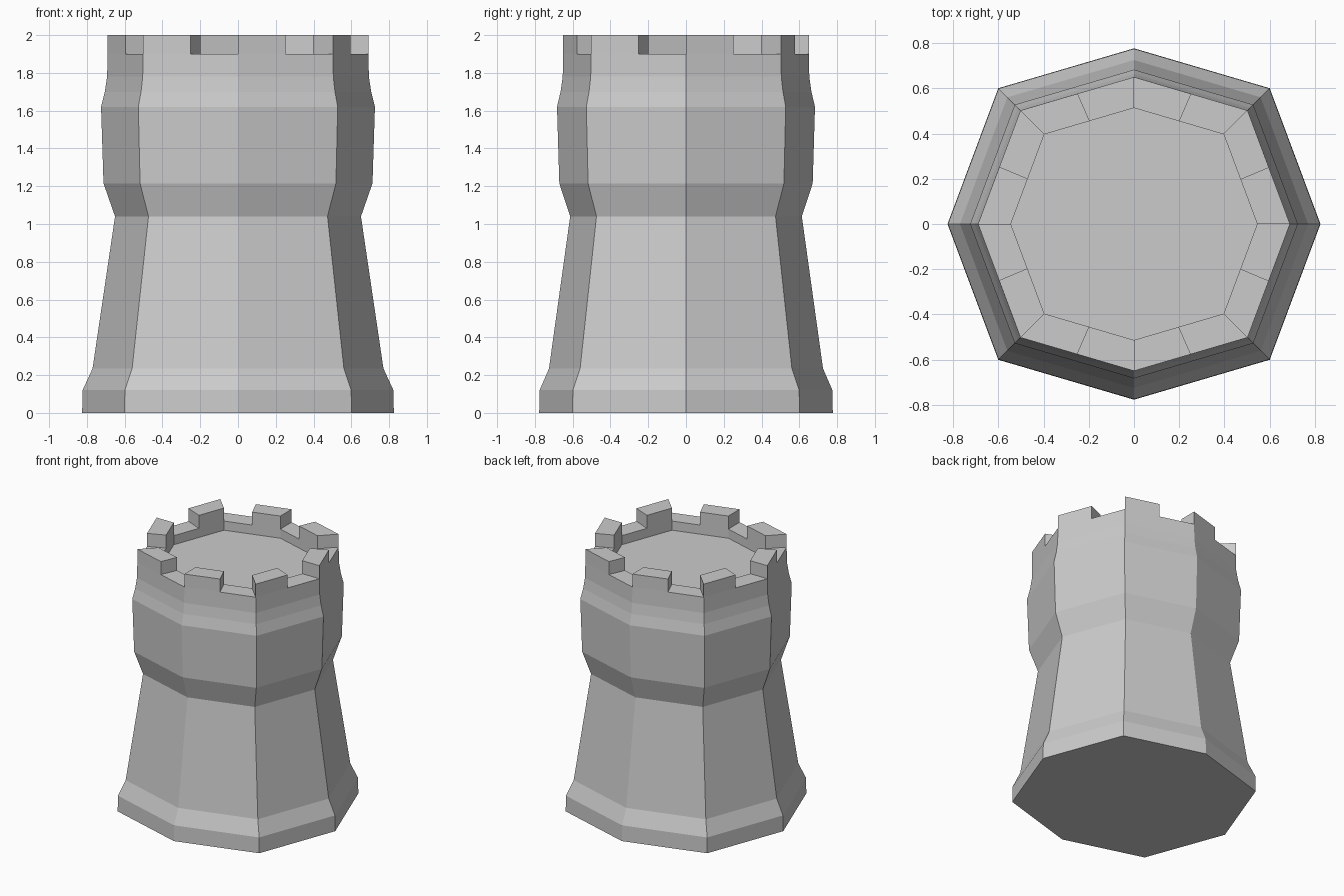
import bpy, bmesh
from mathutils import Vector

if "Cube" in bpy.data.objects:
    bpy.data.objects.remove(bpy.data.objects["Cube"])

# Slightly irregular octagon, as fractions of the x radius
D, Y = 0.728, 0.942
corners = [Vector(p) for p in [(1, 0), (D, D), (0, Y), (-D, D),
                               (-1, 0), (-D, -D), (0, -Y), (D, -D)]]
# Corners plus edge midpoints, counter-clockwise
plan = []
for i, c in enumerate(corners):
    plan += [c, (c + corners[(i + 1) % 8]) / 2]
N = len(plan)

# Wall profile from the foot to the wall top, then over the rim and down inside
profile = [(0.825, 0), (0.823, 0.12), (0.77, 0.235), (0.651, 1.04),
           (0.712, 1.215), (0.725, 1.62), (0.705, 1.7), (0.693, 1.78),
           (0.69, 1.9), (0.545, 1.9), (0.545, 1.83)]
RIM = 8  # profile step that forms the flat wall top

bm = bmesh.new()
rings = [[bm.verts.new((p.x * r, p.y * r, z)) for p in plan] for r, z in profile]

# Loft the walls
rim_faces = []
for k in range(len(rings) - 1):
    a, b = rings[k], rings[k + 1]
    for i in range(N):
        j = (i + 1) % N
        f = bm.faces.new((a[i], a[j], b[j], b[i]))
        if k == RIM:
            rim_faces.append(f)

# Underside and sunken roof floor
bm.faces.new(rings[0][::-1])
bm.faces.new(rings[-1])

# Battlements: raise the first half of every side
raised = bmesh.ops.extrude_discrete_faces(bm, faces=rim_faces[::2])["faces"]
bmesh.ops.translate(bm, vec=(0, 0, 0.1), verts=list({v for f in raised for v in f.verts}))
bmesh.ops.recalc_face_normals(bm, faces=bm.faces[:])

mesh = bpy.data.meshes.new("tower")
bm.to_mesh(mesh)
bm.free()
bpy.context.collection.objects.link(bpy.data.objects.new("tower", mesh))
